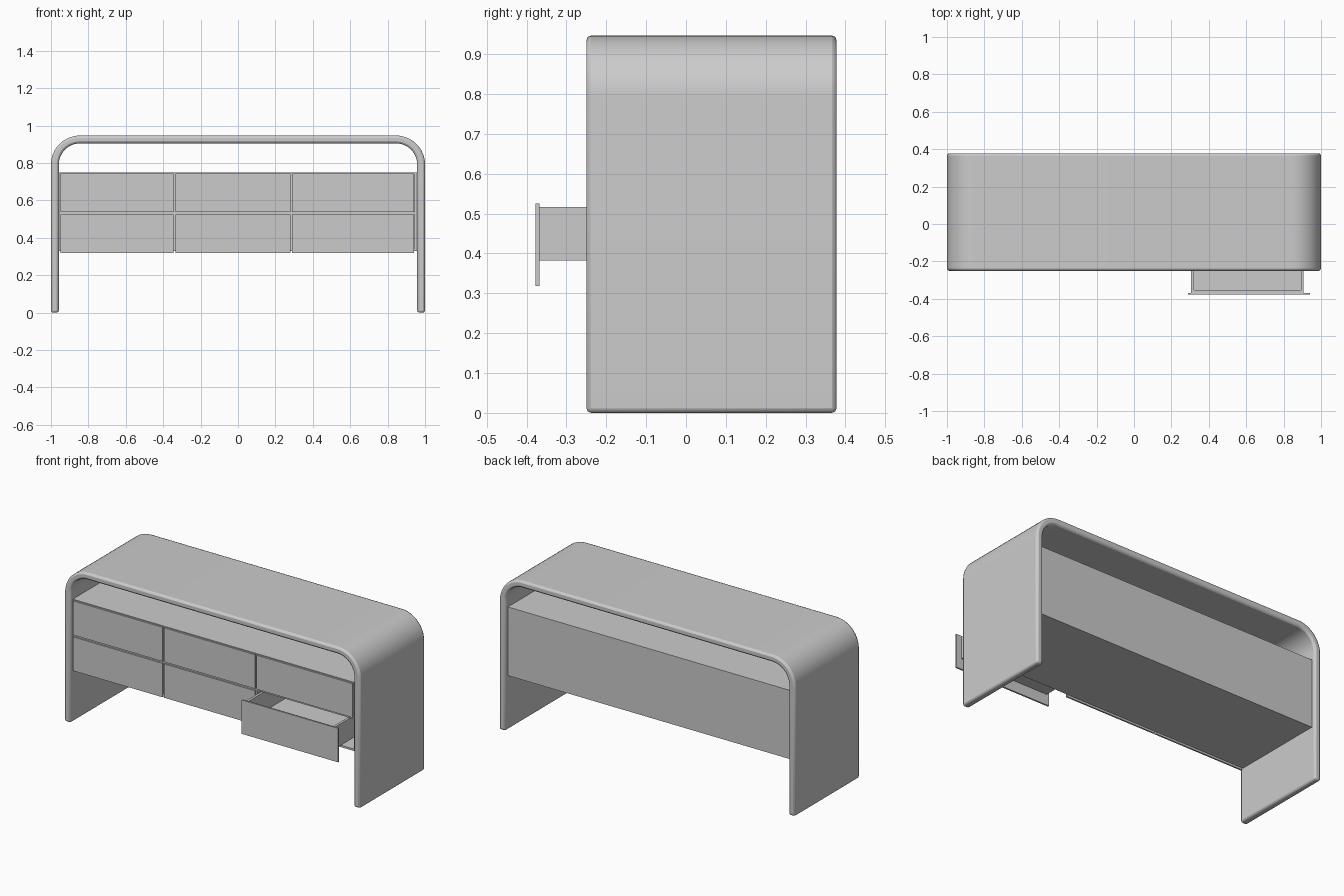
import bpy, bmesh
from math import sin, cos, pi, radians

cube = bpy.data.objects.get("Cube")
if cube:
    bpy.data.objects.remove(cube, do_unlink=True)


def add_object(name, bm):
    mesh = bpy.data.meshes.new(name)
    bmesh.ops.recalc_face_normals(bm, faces=bm.faces)
    bm.to_mesh(mesh)
    bm.free()
    obj = bpy.data.objects.new(name, mesh)
    bpy.context.collection.objects.link(obj)
    return obj


def box(name, x, y, z):
    """Box spanning the given (low, high) ranges."""
    bm = bmesh.new()
    bmesh.ops.create_cube(bm, size=1)
    for v in bm.verts:
        for i, (low, high) in enumerate((x, y, z)):
            v.co[i] = low if v.co[i] < 0 else high
    return add_object(name, bm)


HALF, HEIGHT, WALL, RADIUS = 1.0, 0.947, 0.042, 0.155
FRONT, BACK = -0.25, 0.378
STEPS = 12


def arch(inset):
    """Upside-down U outline, offset inward."""
    r = RADIUS - inset
    cx, cz = HALF - RADIUS, HEIGHT - RADIUS
    arc = [(cx + r * cos(a), cz + r * sin(a))
           for a in (pi / 2 * i / STEPS for i in range(STEPS + 1))]
    right = [(HALF - inset, 0)] + arc
    return right + [(-x, z) for x, z in reversed(right)]


# Bent outer shell, with softened rims
bm = bmesh.new()
rings = []
for y in (FRONT, BACK):
    for inset in (0, WALL):
        rings.append([bm.verts.new((x, y, z)) for x, z in arch(inset)])
front_out, front_in, back_out, back_in = rings
loop = (front_out, front_in, back_in, back_out)
for a, b in zip(loop, loop[1:] + loop[:1]):
    for i in range(len(a) - 1):
        bm.faces.new((a[i], a[i + 1], b[i + 1], b[i]))
for end in (0, -1):
    bm.faces.new([ring[end] for ring in loop])
shell = add_object("shell", bm)
bevel = shell.modifiers.new("soft_rim", "BEVEL")
bevel.width = 0.012
bevel.segments = 2
bevel.limit_method = "ANGLE"
bevel.angle_limit = radians(40)
bpy.context.view_layer.objects.active = shell
shell.select_set(True)
bpy.ops.object.shade_smooth_by_angle(angle=radians(35))
shell.select_set(False)

# Cabinet carcass
SIDE = HALF - WALL
BODY_Y = (-0.227, 0.352)
BOTTOM, TOP, PANEL = 0.33, 0.75, 0.012
full = (-SIDE, SIDE)
box("cabinet_top", full, BODY_Y, (TOP - PANEL, TOP))
box("cabinet_bottom", full, BODY_Y, (BOTTOM, BOTTOM + PANEL))
box("cabinet_back", full, (BODY_Y[1] - PANEL, BODY_Y[1]), (BOTTOM, TOP))
box("cabinet_shelf", full, BODY_Y, (0.525, 0.537))
for name, x in (("right_side", -0.95), ("right_divider", -0.34),
                ("left_divider", 0.285), ("left_side", 0.95)):
    box("cabinet_" + name, (x - 0.007, x + 0.007), BODY_Y, (BOTTOM, TOP))


def drawer(name, x, z, slide):
    """Front panel with an open-topped tray behind it."""
    y = BODY_Y[0] - slide
    x0, x1 = x[0] + 0.016, x[1] - 0.035
    z0, z1 = z[0] + 0.065, z[1] - 0.008
    end, t = y + 0.5, 0.015
    box(name + "_front", x, (y - 0.01, y), z)
    box(name + "_base", (x0, x1), (y, end), (z0, z0 + t))
    box(name + "_right_wall", (x0, x0 + t), (y, end), (z0, z1))
    box(name + "_left_wall", (x1 - t, x1), (y, end), (z0, z1))
    box(name + "_inner_front", (x0, x1), (y, y + t), (z0, z1))
    box(name + "_back_wall", (x0, x1), (end - t, end), (z0, z1))


# Six drawers, the lower left one pulled open
columns = (("right", (-0.95, -0.345)), ("middle", (-0.335, 0.28)),
           ("left", (0.29, 0.942)))
rows = (("lower", (0.318, 0.525)), ("upper", (0.537, 0.745)))
for col, x in columns:
    for row, z in rows:
        is_open = (row, col) == ("lower", "left")
        drawer(f"{row}_{col}_drawer", x, z, 0.141 if is_open else 0)
